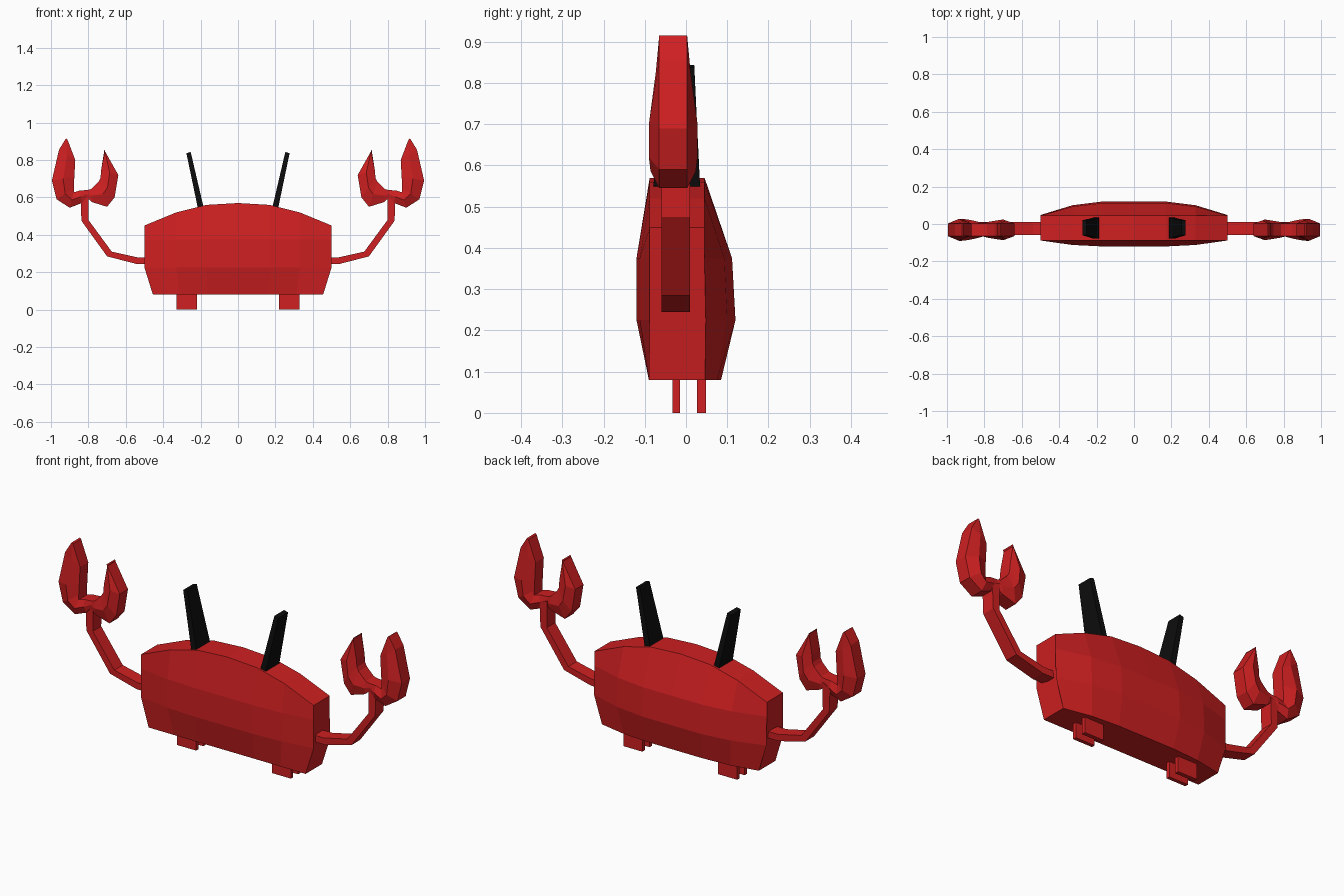
import bpy, bmesh

if "Cube" in bpy.data.objects:
    bpy.data.objects.remove(bpy.data.objects["Cube"])


def material(name, rgb):
    m = bpy.data.materials.new(name)
    m.diffuse_color = (*rgb, 1)
    m.use_nodes = True
    m.node_tree.nodes["Principled BSDF"].inputs["Base Color"].default_value = m.diffuse_color
    return m


RED = material("red_shell", (0.62, 0.014, 0.015))
BLACK = material("black", (0.004, 0.004, 0.004))


def loft(name, rings, mat, side=1):
    """Skin closed rings of points into a capped solid, mirrored in x by side."""
    bm = bmesh.new()
    rows = [[bm.verts.new((side * x, y, z)) for x, y, z in r] for r in rings]
    n = len(rows[0])
    for a, b in zip(rows, rows[1:]):
        for i in range(n):
            j = (i + 1) % n
            bm.faces.new((a[i], a[j], b[j], b[i]))
    bm.faces.new(rows[0])
    bm.faces.new(rows[-1])
    bmesh.ops.recalc_face_normals(bm, faces=bm.faces)
    me = bpy.data.meshes.new(name)
    bm.to_mesh(me)
    bm.free()
    me.materials.append(mat)
    ob = bpy.data.objects.new(name, me)
    bpy.context.collection.objects.link(ob)
    return ob


def strip_rings(rows, y0=-0.031, rim=0.034):
    """Hexagonal rings from (x1, z1, x2, z2, half depth at the middle)."""
    rings = []
    for x1, z1, x2, z2, d in rows:
        xm, zm = (x1 + x2) / 2, (z1 + z2) / 2
        rings.append([(x1, y0 - rim, z1), (xm, y0 - d, zm), (x2, y0 - rim, z2),
                      (x2, y0 + rim, z2), (xm, y0 + d, zm), (x1, y0 + rim, z1)])
    return rings


# Body: x, bottom half width, top z, front bulge, back bulge, bottom back y
half = [(0.5, 0.455, 0.45, -0.088, 0.048, 0.046),
        (0.33, 0.31, 0.52, -0.112, 0.10, 0.075),
        (0.17, 0.16, 0.56, -0.12, 0.12, 0.085),
        (0.0, 0.0, 0.57, -0.12, 0.12, 0.085)]
sections = [(-a, -b, *r) for a, b, *r in half] + half[-2::-1]
body = []
for x, xb, top, yf, yb, ybot in sections:
    body.append([(xb, -0.09, 0.08), (x, yf, 0.225), (x, yf, 0.375),
                 (x, -0.088, top), (x, 0.045, top), (x, yb * 0.93, 0.375),
                 (x, yb, 0.225), (xb, ybot, 0.08)])
loft("body", body, RED)

# Arm edges (lower and upper) and the two pincers of each claw
arm_path = [(0.47, 0.245, 0.47, 0.28), (0.545, 0.245, 0.54, 0.28),
            (0.70, 0.285, 0.675, 0.31), (0.837, 0.475, 0.80, 0.48),
            (0.842, 0.60, 0.798, 0.62)]
outer_pincer = [(0.80, 0.64, 0.81, 0.60, 0.034), (0.845, 0.637, 0.835, 0.57, 0.045),
                (0.878, 0.627, 0.90, 0.545, 0.055), (0.878, 0.65, 0.97, 0.59, 0.059),
                (0.875, 0.71, 0.995, 0.69, 0.059), (0.87, 0.80, 0.957, 0.855, 0.042),
                (0.912, 0.91, 0.92, 0.915, 0.034)]
inner_pincer = [(0.815, 0.637, 0.81, 0.60, 0.034), (0.785, 0.645, 0.78, 0.575, 0.042),
                (0.745, 0.685, 0.70, 0.55, 0.052), (0.735, 0.705, 0.66, 0.60, 0.055),
                (0.732, 0.745, 0.64, 0.72, 0.05), (0.712, 0.85, 0.717, 0.855, 0.034)]

for side, tag in ((1, "right"), (-1, "left")):
    arm = [[(x1, -0.06, z1), (x2, -0.06, z2), (x2, 0.01, z2), (x1, 0.01, z1)]
           for x1, z1, x2, z2 in arm_path]
    loft(f"{tag}_arm", arm, RED, side)
    loft(f"{tag}_outer_pincer", strip_rings(outer_pincer), RED, side)
    loft(f"{tag}_inner_pincer", strip_rings(inner_pincer), RED, side)

    # Eye stalks, tapering upwards
    stalk = [[(x1, yf, z1), (x2, yf, z2), (x2, yb, z2), (x1, yb, z1)]
             for x1, z1, x2, z2, yf, yb in ((0.18, 0.53, 0.212, 0.53, -0.08, 0.035),
                                            (0.253, 0.843, 0.276, 0.837, -0.06, 0.02))]
    loft(f"{tag}_eye_stalk", stalk, BLACK, side)

    # Thin plate feet, one behind the other
    for part, yf, yb in (("front", -0.033, -0.014), ("back", 0.027, 0.048)):
        foot = [[(0.22, yf, z), (0.33, yf, z), (0.33, yb, z), (0.22, yb, z)]
                for z in (0, 0.10)]
        loft(f"{tag}_{part}_foot", foot, RED, side)
